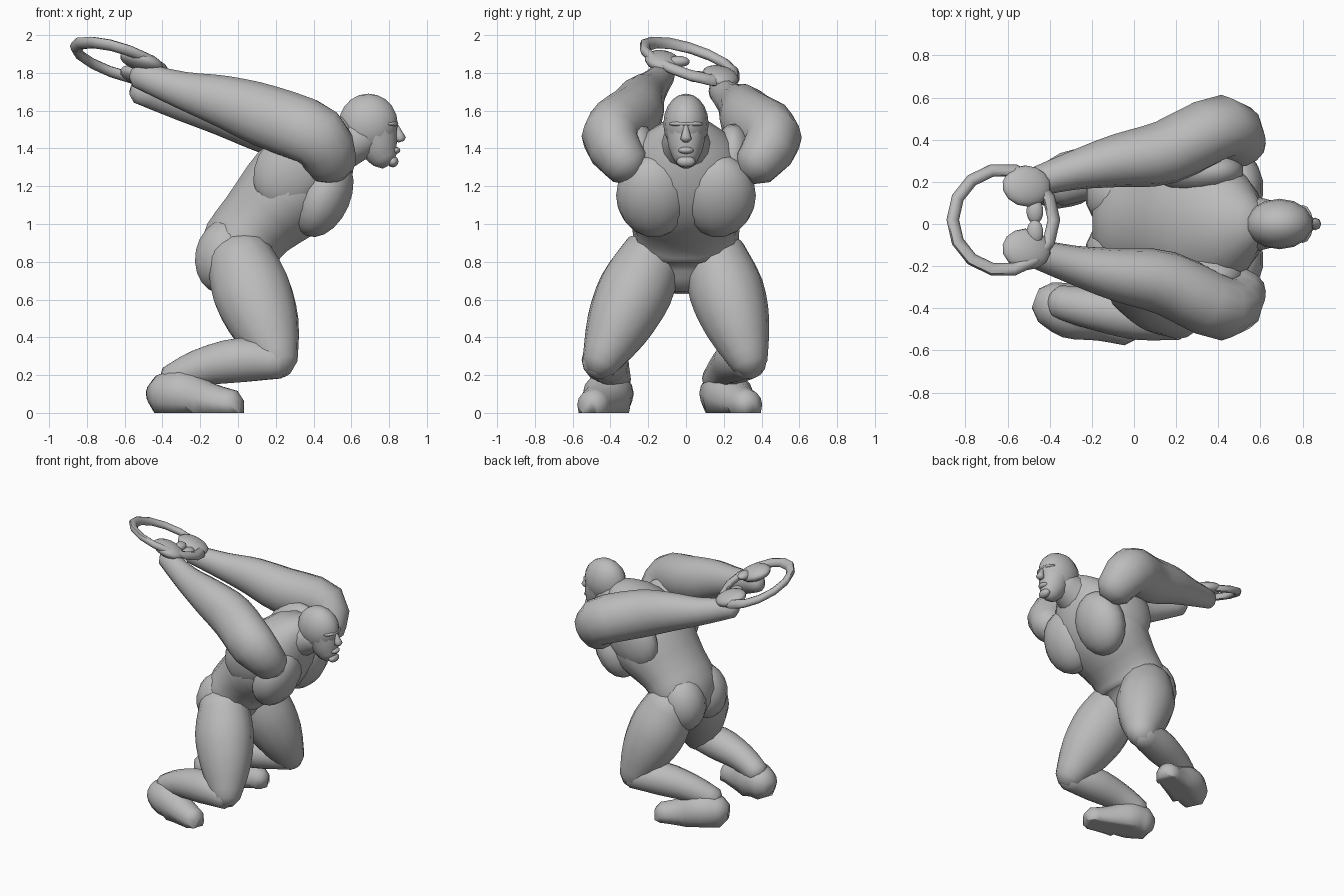
import bpy
import bmesh
from math import cos, sin, pi
from mathutils import Vector

cube = bpy.data.objects.get("Cube")
if cube:
    bpy.data.objects.remove(cube, do_unlink=True)

stone = bpy.data.materials.new("stone_grey")
stone.use_nodes = True
stone.diffuse_color = (0.5, 0.5, 0.5, 1)
stone.node_tree.nodes["Principled BSDF"].inputs["Base Color"].default_value = stone.diffuse_color


def finish(name, bm):
    """Turn a bmesh into a smooth shaded stone object."""
    bmesh.ops.recalc_face_normals(bm, faces=bm.faces)
    mesh = bpy.data.meshes.new(name)
    bm.to_mesh(mesh)
    bm.free()
    mesh.materials.append(stone)
    part = bpy.data.objects.new(name, mesh)
    bpy.context.collection.objects.link(part)
    bpy.ops.object.select_all(action="DESELECT")
    part.select_set(True)
    bpy.context.view_layer.objects.active = part
    bpy.ops.object.shade_smooth_by_angle(angle=1)
    return part


def smooth_path(points, steps=3):
    """Fill in a flowing curve through the given points."""
    padded = [points[0]] + points + [points[-1]]
    filled = []
    for before, start, end, after in zip(padded, padded[1:], padded[2:], padded[3:]):
        for step in range(steps):
            t = step / steps
            bend_in, bend_out = (end - before) / 2, (after - start) / 2
            ease = t * t * (3 - 2 * t)
            filled.append(start.lerp(end, ease) + bend_in * t * (1 - t) ** 2
                          - bend_out * t * t * (1 - t))
    return filled + [points[-1]]


def limb(name, points, wide=1, sides=14):
    """Skin a rounded muscle along points given as x, y, z, radius."""
    path = smooth_path([Vector(point) for point in points])
    centres = [point.xyz for point in path]
    radii = [point.w for point in path]
    # Rounded ends
    first = (centres[0] - centres[1]).normalized()
    final = (centres[-1] - centres[-2]).normalized()
    centres = [centres[0] + first * radii[0] / 2] + centres + [centres[-1] + final * radii[-1] / 2]
    radii = [radii[0] / 2] + radii + [radii[-1] / 2]
    bm = bmesh.new()
    rings = []
    for i, (centre, radius) in enumerate(zip(centres, radii)):
        along = (centres[min(i + 1, len(centres) - 1)] - centres[max(i - 1, 0)]).normalized()
        side = Vector((0, 1, 0))
        side = (side - along * side.dot(along)).normalized()
        up = along.cross(side)
        angles = [2 * pi * k / sides for k in range(sides)]
        rings.append([bm.verts.new(centre + radius * (side * wide * cos(a) + up * sin(a)))
                      for a in angles])
    for low, high in zip(rings, rings[1:]):
        for k in range(sides):
            n = (k + 1) % sides
            bm.faces.new((low[k], low[n], high[n], high[k]))
    bm.faces.new(rings[0])
    bm.faces.new(rings[-1])
    return finish(name, bm)


def blob(name, centre, radii, turn=(0, 0, 0)):
    """Add a low ellipsoid."""
    bm = bmesh.new()
    bmesh.ops.create_uvsphere(bm, u_segments=14, v_segments=10, radius=1)
    part = finish(name, bm)
    part.location, part.scale, part.rotation_euler = centre, radii, turn


# Leaning torso, pelvis to upper back
limb("torso", [(0, 0, 0.7, 0.13), (0, 0, 0.85, 0.21), (0.1, 0, 1, 0.22),
               (0.3, 0, 1.2, 0.27), (0.46, 0, 1.4, 0.2), (0.56, 0, 1.5, 0.1)], wide=1.3)
for name, side in (("right", -1), ("left", 1)):
    blob(name + "_chest_muscle", (0.45, side * 0.17, 1.15), (0.15, 0.2, 0.23), (0, 0.4, 0))
    blob(name + "_back_muscle", (0.3, side * 0.25, 1.3), (0.2, 0.12, 0.25), (0, 0.7, 0))
    blob(name + "_buttock", (-0.07, side * 0.13, 0.83), (0.16, 0.16, 0.2), (0, 0.2, 0))

# Neck, head and face
limb("neck", [(0.5, 0, 1.4, 0.15), (0.7, 0, 1.47, 0.1)])
blob("skull", (0.69, 0, 1.53), (0.16, 0.12, 0.16))
limb("jaw", [(0.72, 0, 1.5, 0.12), (0.75, 0, 1.4, 0.1), (0.78, 0, 1.34, 0.07)], wide=0.9)
blob("brow", (0.8, 0, 1.53), (0.05, 0.09, 0.02))
blob("lips", (0.83, 0, 1.39), (0.03, 0.04, 0.02))
blob("chin", (0.82, 0, 1.33), (0.03, 0.05, 0.03))
limb("nose", [(0.84, 0, 1.52, 0.01), (0.86, 0, 1.45, 0.03)], sides=8)


def leg(name, hip, knee, heel, toe):
    """Crouched leg, given the sideways place of each joint."""
    def spread(start, end, rows):
        last = len(rows) - 1
        return [(x, start + (end - start) * i / last, z, radius)
                for i, (x, z, radius) in enumerate(rows)]

    limb(name + "_thigh", spread(hip, knee, [
        (0, 0.85, 0.17), (0.07, 0.65, 0.21), (0.15, 0.45, 0.18), (0.22, 0.25, 0.1)]), wide=0.95)
    limb(name + "_calf", spread(knee, heel, [
        (0.23, 0.27, 0.09), (0.02, 0.28, 0.12), (-0.2, 0.24, 0.1), (-0.36, 0.17, 0.08)]))
    foot = limb(name + "_foot", spread(heel, toe, [
        (-0.42, 0.1, 0.1), (-0.3, 0.1, 0.13), (-0.15, 0.06, 0.1), (-0.02, 0.04, 0.08)]))
    for v in foot.data.vertices:  # flat sole
        v.co.z = 0 if v.co.z < 0.04 else v.co.z


leg("right", -0.17, -0.46, -0.37, -0.5)
leg("left", 0.15, 0.34, 0.16, 0.33)


def arm(name, side, shift, droop):
    """Arm swept back from the shoulder, sinking towards the hand."""
    path = [(0.5, 0.3, 1.3, 0.13), (0.42, 0.4, 1.46, 0.17), (0.15, 0.28, 1.57, 0.17),
            (-0.08, 0.24, 1.65, 0.14), (-0.3, 0.19, 1.71, 0.1), (-0.53, 0.12, 1.79, 0.07)]
    limb(name + "_arm", [(x, side * (y + shift), z - droop * (0.5 - x), radius)
                         for x, y, z, radius in path], wide=0.9)
    x, y, z, radius = path[-1]
    reach, height = y + shift, z + 0.07 - droop
    blob(name + "_hand", (-0.51, side * reach, height), (0.12, 0.1, 0.05), (-0.2, 0.3, 0))
    blob(name + "_thumb", (-0.47, side * reach / 3, height), (0.04, 0.06, 0.03))


arm("right", -1, 0, 0)
arm("left", 1, 0.06, 0.08)

# Tilted hoop held behind the back
bpy.ops.mesh.primitive_torus_add(major_segments=14, minor_segments=8,
                                 major_radius=0.24, minor_radius=0.03)
hoop = bpy.context.object
hoop.name = "hoop"
hoop.location = (-0.62, 0.02, 1.86)
for v in hoop.data.vertices:
    v.co.z -= 0.3 * (v.co.x + v.co.y)
hoop.data.materials.append(stone)
bpy.ops.object.shade_smooth_by_angle(angle=1)
